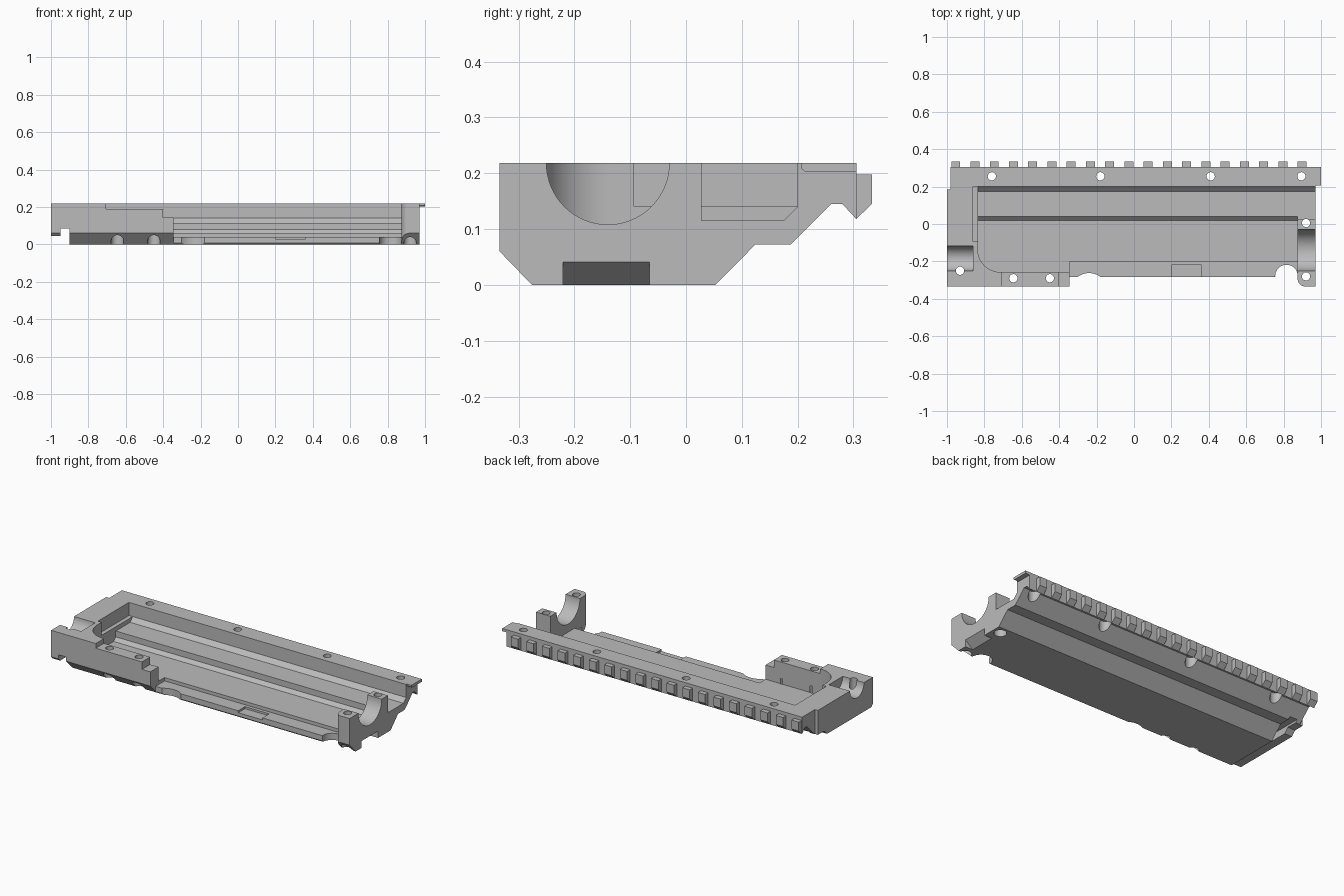
import bpy, bmesh
from math import sin, cos, pi, radians
from mathutils import Vector

cube = bpy.data.objects.get("Cube")
if cube:
    bpy.data.objects.remove(cube, do_unlink=True)

grey = bpy.data.materials.new("plain grey")
grey.use_nodes = True
grey.diffuse_color = (0.5, 0.5, 0.5, 1)
grey.node_tree.nodes["Principled BSDF"].inputs["Base Color"].default_value = (0.5, 0.5, 0.5, 1)


def finish(bm, name):
    bmesh.ops.recalc_face_normals(bm, faces=bm.faces[:])
    mesh = bpy.data.meshes.new(name)
    bm.to_mesh(mesh)
    bm.free()
    mesh.materials.append(grey)
    ob = bpy.data.objects.new(name, mesh)
    bpy.context.collection.objects.link(ob)
    return ob


def prism(name, points, lo, hi, axis="x", round_at=None, radius=0.0):
    """Extrude a flat outline along an axis; x takes (y, z), y takes (x, z), z takes (x, y)."""
    def place(a, b, c):
        return {"x": (c, a, b), "y": (a, c, b), "z": (a, b, c)}[axis]
    bm = bmesh.new()
    face = bm.faces.new([bm.verts.new(place(a, b, lo)) for a, b in points])
    out = bmesh.ops.extrude_face_region(bm, geom=[face])
    moved = [g for g in out["geom"] if isinstance(g, bmesh.types.BMVert)]
    bmesh.ops.translate(bm, verts=moved, vec=Vector(place(0, 0, hi - lo)))
    if round_at:
        # round the upright edge standing at this x, y
        edges = [e for e in bm.edges if all(
            abs(v.co.x - round_at[0]) + abs(v.co.y - round_at[1]) < 1e-4 for v in e.verts)]
        bmesh.ops.bevel(bm, geom=edges, offset=radius, segments=10, profile=0.5, affect="EDGES")
    return finish(bm, name)


def box(name, x, y, z):
    return prism(name, [(x[0], y[0]), (x[1], y[0]), (x[1], y[1]), (x[0], y[1])], *z, axis="z")


def cylinder(name, a, b, r, lo, hi, axis="z", n=32):
    ring = [(a + r * cos(2 * pi * i / n), b + r * sin(2 * pi * i / n)) for i in range(n)]
    return prism(name, ring, lo, hi, axis)


def cut(target, cutter):
    cutter.hide_render = True
    mod = target.modifiers.new("cut", "BOOLEAN")
    mod.operation = "DIFFERENCE"
    mod.solver = "EXACT"
    mod.object = cutter
    bpy.context.view_layer.objects.active = target
    bpy.ops.object.modifier_apply(modifier=mod.name)
    bpy.data.objects.remove(cutter, do_unlink=True)


TOP, LOW = 0.4, -0.1
FRONT = -0.334
DECK = 0.218

# Housing: one cross-section running the whole length
body = prism("housing", [
    (FRONT, DECK), (FRONT, 0.06), (-0.276, 0), (0.053, 0), (0.124, 0.072), (0.187, 0.072),
    (0.26, 0.145), (0.28, 0.145), (0.305, 0.118), (0.305, DECK)], -1, 0.97)

# Stepped cavity with a rounded corner, its open end and the end ledge
cut(body, prism("cavity", [
    (0.2, TOP), (0.2, 0.14), (0.175, 0.115), (0.04, 0.115), (0.04, 0.08), (0.02, 0.06),
    (-0.257, 0.06), (-0.257, TOP)], -0.835, 0.875, round_at=(-0.835, -0.257), radius=0.12))
cut(body, prism("open_end", [
    (0.2, TOP), (0.2, 0.14), (0.175, 0.115), (0.028, 0.115), (0.028, TOP)], 0.86, 1.1))
cut(body, box("ledge", (-0.86, -0.8), (-0.093, 0.2), (0.14, TOP)))

# Open front side: lip, trimmed edge beside the rounded clamp, shallow notch
cut(body, box("lip", (-0.345, 0.875), (-0.5, -0.2), (0.04, TOP)))
corner = [(0.915 - 0.04 * sin(a), -0.294 - 0.04 * cos(a)) for a in [pi / 16 * i for i in range(9)]]
cut(body, prism("front_trim", [(-0.345, -0.5), (0.915, -0.5)] + corner +
                [(0.875, -0.284), (-0.345, -0.284)], LOW, TOP, "z"))
cut(body, box("lip_notch", (0.2, 0.36), (-0.5, -0.22), (0.028, TOP)))
cut(body, cylinder("clamp_scallop", 0.815, -0.278, 0.06, LOW, TOP))
cut(body, cylinder("lip_scallop", -0.24, -0.362, 0.1, LOW, TOP))

# Stepped top of the front block
cut(body, box("shelf", (-0.705, -0.3), (-0.5, -0.25), (0.19, TOP)))
cut(body, box("low_shelf", (-0.4, -0.3), (-0.5, -0.25), (0.145, TOP)))

# Half-round saddles at both ends
cut(body, cylinder("large_saddle", -0.14, DECK, 0.11, 0.86, 1.1, "x", 64))
cut(body, cylinder("small_saddle", -0.184, DECK, 0.066, -1.1, -0.86, "x", 48))

# Underside hook, back corner step and sloping end recess
cut(body, box("hook_step", (-1.1, -0.9), (-0.5, 0.5), (LOW, 0.045)))
cut(body, box("hook_groove", (-0.95, -0.9), (-0.5, 0.5), (LOW, 0.085)))
cut(body, box("corner_step", (-1.1, -0.98), (0.185, 0.5), (LOW, TOP)))
cut(body, prism("end_ramp", [(0.9, -0.02), (1.0, -0.02), (1.0, 0.065), (0.92, 0)],
                -0.22, -0.065, "y"))

# Screw holes, counterbored from below: x, y, counterbore top
screws = [(x, 0.255, 0.17) for x in (-0.76, -0.18, 0.41, 0.895)]
screws += [(-0.645, -0.29, 0.1), (-0.45, -0.29, 0.09), (0.92, -0.28, 0.09), (0.92, 0.005, 0.06)]
for x, y, depth in screws:
    cut(body, cylinder("screw_hole", x, y, 0.022, LOW, TOP))
    cut(body, cylinder("counterbore", x, y, 0.034, LOW, depth))
cut(body, cylinder("end_hole", -0.93, -0.25, 0.022, LOW, TOP))

# Overhanging tab at the end of the deck
tab = prism("deck_tab", [(0.207, DECK), (0.207, 0.208), (0.214, 0.202), (0.305, 0.202),
                         (0.305, DECK)], 0.97, 1.0)

# Row of teeth along the back
parts = [body, tab]
for i in range(19):
    x = -0.953 + i * 0.1029
    parts.append(prism(f"rail_tooth_{i + 1}", [
        (0.305, 0.118), (0.333, 0.145), (0.333, 0.198), (0.305, 0.198)], x - 0.024, x + 0.024))

# Smooth the round cuts, keep the edges sharp
bpy.ops.object.select_all(action="DESELECT")
body.select_set(True)
bpy.context.view_layer.objects.active = body
bpy.ops.object.shade_smooth_by_angle(angle=radians(25))
